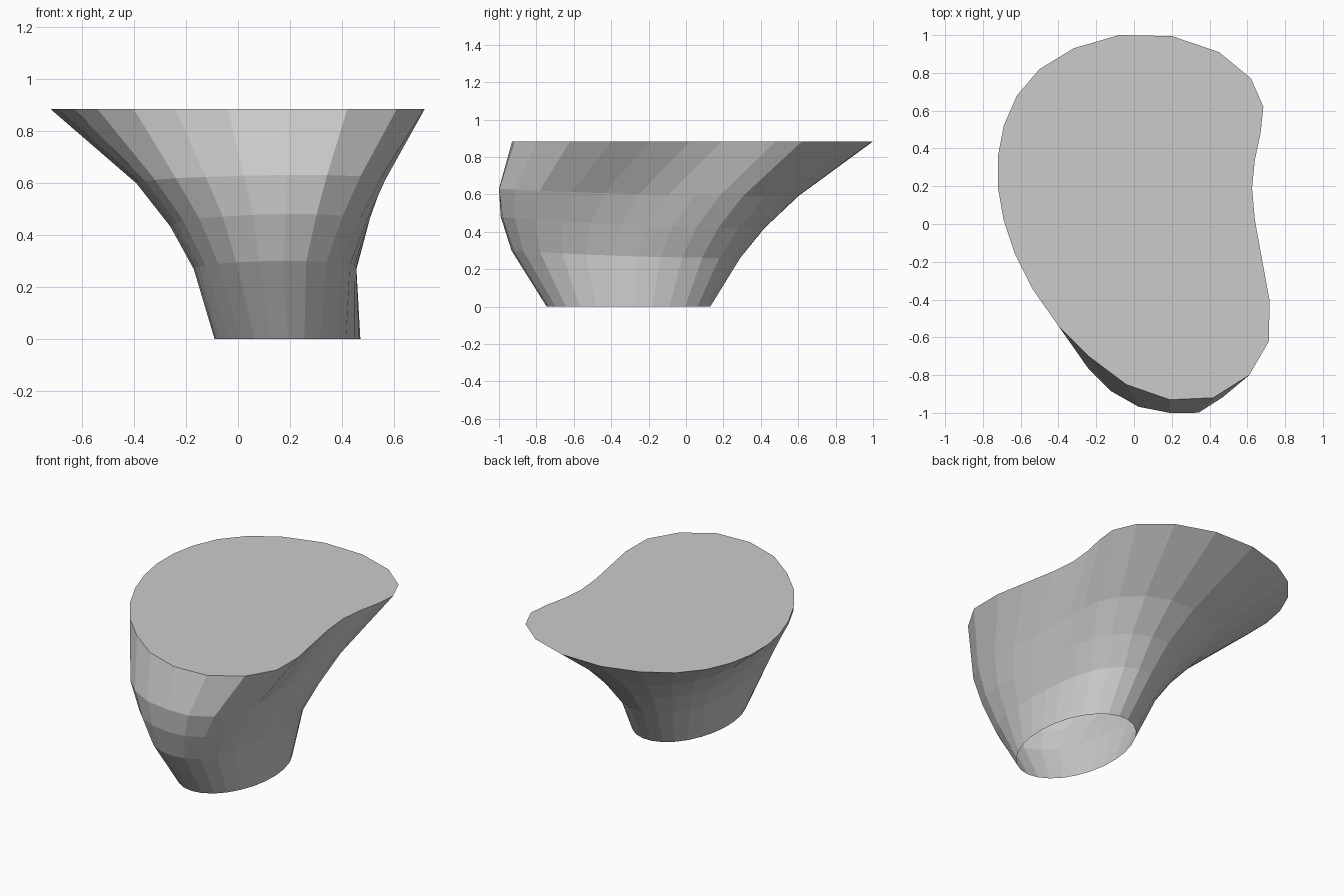
import bpy, bmesh, math

if "Cube" in bpy.data.objects:
    bpy.data.objects.remove(bpy.data.objects["Cube"])

# Kidney-shaped rim, seen from above, counter-clockwise from the front
RIM = [(.19, -.93), (.42, -.92), (.61, -.80), (.715, -.62), (.717, -.40), (.68, -.20), (.64, .02),
       (.625, .19), (.64, .34), (.67, .48), (.685, .62), (.62, .77), (.45, .91), (.20, .995),
       (-.08, 1.0), (-.32, .93), (-.50, .82), (-.62, .68), (-.69, .52), (-.72, .36), (-.72, .19),
       (-.69, .02), (-.63, -.16), (-.54, -.34), (-.40, -.54), (-.24, -.70), (-.04, -.85)]
N = len(RIM)

# Each level: x range, y range, height at front and back,
# blend from oval to kidney, bulge of the front left corner
LEVELS = [(-.09, .47, -.745, .13, 0, 0, 0, 0),
          (-.17, .455, -.93, .29, .30, .26, .3, .04),
          (-.26, .50, -.985, .42, .48, .42, .5, .065),
          (-.39, .555, -1.0, .60, .63, .59, .7, .075),
          (-.72, .717, -.93, 1.0, .883, .883, 1, 0)]


def unit_outline(points):
    """Scale an outline to the unit square."""
    xs, ys = zip(*points)
    return [((x - min(xs)) / (max(xs) - min(xs)), (y - min(ys)) / (max(ys) - min(ys)))
            for x, y in points]


def oval(i):
    a = math.tau * i / N
    return (.5 + .5 * math.sin(a), .5 - .5 * math.cos(a))


def bump(i, centre, width=3.5):
    """Smooth hump around one point of the ring."""
    d = abs(i - centre)
    d = min(d, N - d)
    return math.cos(math.pi / 2 * d / width) ** 2 if d < width else 0


kidney = unit_outline(RIM)
bm = bmesh.new()
rings = []
for x0, x1, y0, y1, zf, zb, w, bulge in LEVELS:
    blend = []
    for i, k in enumerate(kidney):
        e = oval(i)
        blend.append((e[0] + (k[0] - e[0]) * w, e[1] + (k[1] - e[1]) * w))
    ring = []
    for i, (u, v) in enumerate(unit_outline(blend)):
        left = bulge * bump(i, 24) * .7
        right = bulge * bump(i, 2.5) * .25
        x = x0 + u * (x1 - x0) - left + right
        y = max(-1, y0 + v * (y1 - y0) - left - right)
        ring.append(bm.verts.new((x, y, zb + (zf - zb) * (1 - v) ** 2)))
    rings.append(ring)

# Flared wall, open at the foot
for low, high in zip(rings, rings[1:]):
    for i in range(N):
        j = (i + 1) % N
        bm.faces.new((low[i], low[j], high[j], high[i]))

# Flat top
bm.faces.new(rings[-1])

mesh = bpy.data.meshes.new("flared_pedestal")
bm.to_mesh(mesh)
bm.free()
bpy.context.collection.objects.link(bpy.data.objects.new("flared_pedestal", mesh))
